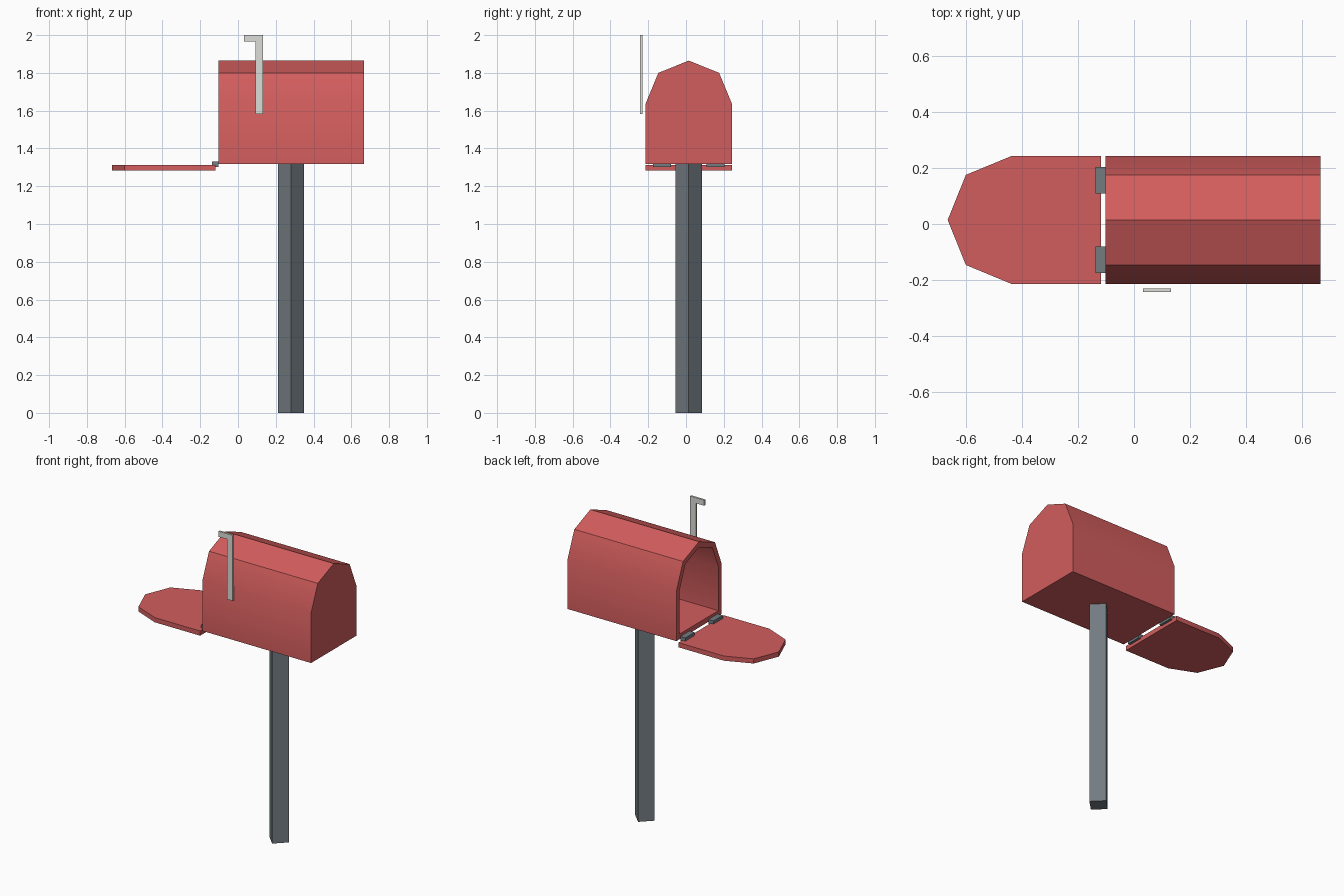
import bpy, bmesh, math
from mathutils import Vector

if "Cube" in bpy.data.objects:
    bpy.data.objects.remove(bpy.data.objects["Cube"])

CY = 0.0145          # centre line of the box, door and post
BOTTOM = 1.317       # underside of the box
# half-section shared by the box and its door: (half width, height)
HALF = [(0.2285, 0.0), (0.2285, 0.32), (0.161, 0.483)]
PROFILE = HALF + [(0.0, 0.548)] + [(-w, h) for w, h in reversed(HALF)]


def material(name, color):
    m = bpy.data.materials.new(name)
    m.diffuse_color = (*color, 1)
    m.use_nodes = True
    m.node_tree.nodes["Principled BSDF"].inputs["Base Color"].default_value = m.diffuse_color
    return m


RED = material("red_paint", (0.65, 0.11, 0.11))
STEEL = material("dark_steel", (0.17, 0.20, 0.22))
PALE = material("pale_flag", (0.72, 0.72, 0.68))


def prism(name, points, depth, mat, hollow=None):
    """Extrude a flat outline; optionally hollow it from the starting face."""
    bm = bmesh.new()
    start = bm.faces.new([bm.verts.new(p) for p in points])
    depth = Vector(depth)
    ext = bmesh.ops.extrude_face_region(bm, geom=[start], use_keep_orig=True)
    verts = [g for g in ext["geom"] if isinstance(g, bmesh.types.BMVert)]
    bmesh.ops.translate(bm, verts=verts, vec=depth)
    bmesh.ops.recalc_face_normals(bm, faces=bm.faces)
    if hollow:
        wall, reach = hollow
        bmesh.ops.inset_individual(bm, faces=[start], thickness=wall,
                                   use_even_offset=True)
        inner = bmesh.ops.extrude_discrete_faces(bm, faces=[start])["faces"][0]
        bmesh.ops.translate(bm, verts=inner.verts[:],
                            vec=depth.normalized() * reach)
    me = bpy.data.meshes.new(name)
    bm.to_mesh(me)
    bm.free()
    me.materials.append(mat)
    ob = bpy.data.objects.new(name, me)
    bpy.context.collection.objects.link(ob)
    bpy.ops.object.select_all(action='DESELECT')
    ob.select_set(True)
    bpy.context.view_layer.objects.active = ob
    bpy.ops.object.shade_smooth_by_angle(angle=math.radians(30))
    return ob


# Hollow mailbox body, open towards -x
prism("mailbox_body", [(-0.102, CY + w, BOTTOM + h) for w, h in PROFILE],
      (0.768, 0, 0), RED, hollow=(0.033, 0.735))

# Door, folded down flat
prism("door", [(-0.118 - h, CY + w, 1.282) for w, h in PROFILE],
      (0, 0, 0.03), RED)

# Two hinges
for side, label in ((-1, "front"), (1, "back")):
    y = CY + side * 0.142
    prism("hinge_" + label,
          [(-0.138, y - 0.047, 1.303), (-0.102, y - 0.047, 1.303),
           (-0.102, y - 0.047, 1.332), (-0.138, y - 0.047, 1.332)],
          (0, 0.094, 0), STEEL)

# Square post turned by 45 degrees
prism("post", [(0.28 + 0.069 * math.cos(a), CY + 0.069 * math.sin(a), 0)
               for a in (i * math.pi / 2 for i in range(4))],
      (0, 0, BOTTOM), STEEL)

# L-shaped signal flag
FLAG = [(0.092, 1.582), (0.133, 1.582), (0.133, 2.0),
        (0.033, 2.0), (0.033, 1.965), (0.092, 1.965)]
prism("signal_flag", [(x, -0.243, z) for x, z in FLAG], (0, 0.013, 0), PALE)
